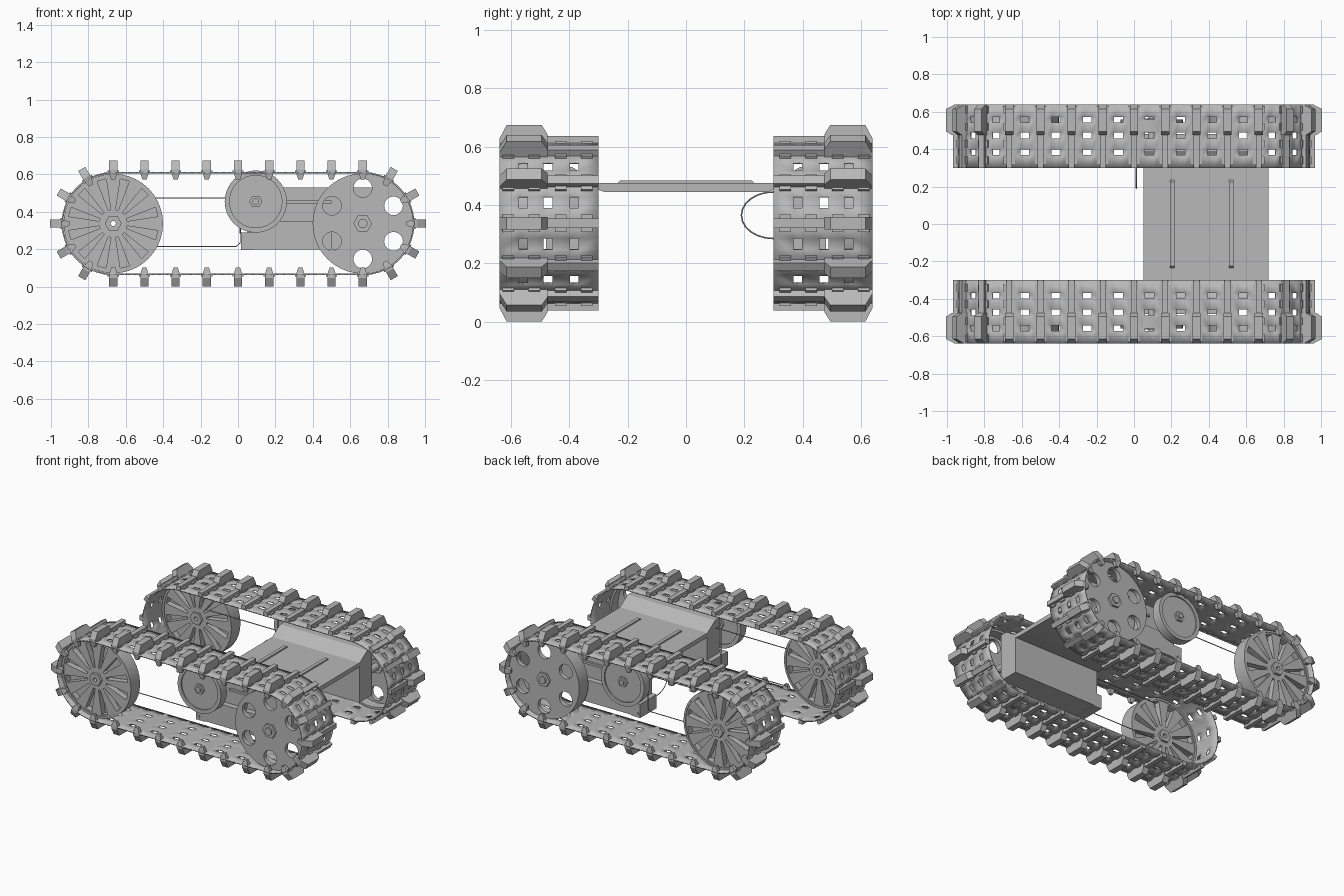
import bpy, bmesh
from math import sin, cos, pi, radians
from mathutils import Matrix, Vector

cube = bpy.data.objects.get("Cube")
if cube:
    bpy.data.objects.remove(cube)

grey = bpy.data.materials.new("plain grey")
grey.use_nodes = True
grey.diffuse_color = (0.48, 0.48, 0.48, 1)
grey.node_tree.nodes["Principled BSDF"].inputs["Base Color"].default_value = grey.diffuse_color

HALF = 0.667      # wheel centres lie at +-HALF
MID = 0.3375      # wheel axle height
BELT_R = 0.272
built = []


def add(name, data):
    obj = bpy.data.objects.new(name, data)
    bpy.context.collection.objects.link(obj)
    data.materials.clear()
    data.materials.append(grey)
    built.append(obj)
    return obj


def add_bmesh(name, bm):
    bmesh.ops.recalc_face_normals(bm, faces=bm.faces)
    mesh = bpy.data.meshes.new(name)
    bm.to_mesh(mesh)
    bm.free()
    return add(name, mesh)


def circle(x, z, r, n=40):
    return [(x + r * cos(2 * pi * i / n), z + r * sin(2 * pi * i / n)) for i in range(n)]


def curve_mesh(curve):
    tmp = bpy.data.objects.new("tmp", curve)
    bpy.context.collection.objects.link(tmp)
    mesh = bpy.data.meshes.new_from_object(tmp.evaluated_get(bpy.context.evaluated_depsgraph_get()))
    bpy.data.objects.remove(tmp)
    return mesh


def plate(name, loops, y0, y1):
    """Flat xz outline (later loops are holes) extruded from y0 to y1."""
    curve = bpy.data.curves.new(name, "CURVE")
    curve.dimensions, curve.fill_mode = "2D", "BOTH"
    curve.extrude = abs(y1 - y0) / 2
    for loop in loops:
        s = curve.splines.new("POLY")
        s.points.add(len(loop) - 1)
        for p, (x, z) in zip(s.points, loop):
            p.co = (x, z, 0, 1)
        s.use_cyclic_u = True
    mesh = curve_mesh(curve)
    mesh.transform(Matrix.Translation((0, (y0 + y1) / 2, 0)) @ Matrix.Rotation(pi / 2, 4, "X"))
    return add(name, mesh)


def wire(name, points, radius=0.003):
    curve = bpy.data.curves.new(name, "CURVE")
    curve.dimensions, curve.bevel_depth, curve.bevel_resolution = "3D", radius, 1
    s = curve.splines.new("POLY")
    s.points.add(len(points) - 1)
    for p, co in zip(s.points, points):
        p.co = (*co, 1)
    return add(name, curve_mesh(curve))


def prism_x(name, profile, x0, x1):
    """Closed yz profile extruded along x."""
    bm = bmesh.new()
    face = bm.faces.new([bm.verts.new((x0, y, z)) for y, z in profile])
    ext = bmesh.ops.extrude_face_region(bm, geom=[face])["geom"]
    bmesh.ops.translate(bm, vec=(x1 - x0, 0, 0), verts=[v for v in ext if isinstance(v, bmesh.types.BMVert)])
    return add_bmesh(name, bm)


def rect(x0, z0, x1, z1):
    return [(x0, z0), (x1, z0), (x1, z1), (x0, z1)]


def belt_frame(t):
    """Position on the wheel-centre line and outward angle for link number t."""
    t %= 28
    if t < 8:
        return -HALF + 2 * HALF * t / 8, pi / 2
    if t < 14:
        return HALF, pi / 2 - (t - 8) * pi / 6
    if t < 22:
        return HALF - 2 * HALF * (t - 14) / 8, -pi / 2
    return -HALF, -pi / 2 - (t - 22) * pi / 6


def belt(name, side):
    """Closed band with a row of three holes across every link."""
    ys = [0.30, 0.368, 0.398, 0.458, 0.488, 0.543, 0.573, 0.64]
    bm = bmesh.new()
    rows = []
    for i in range(28):
        for c in (0, 0.18, 0.36, 0.64, 0.82):
            x, a = belt_frame(i + c)
            rows.append([bm.verts.new((x + BELT_R * cos(a), side * y, MID + BELT_R * sin(a))) for y in ys])
    for i, row in enumerate(rows):
        nxt = rows[(i + 1) % len(rows)]
        for j in range(len(ys) - 1):
            if not (i % 5 == 2 and j % 2 == 1):
                bm.faces.new((row[j], nxt[j], nxt[j + 1], row[j + 1]))
    obj = add_bmesh(name, bm)
    mod = obj.modifiers.new("thickness", "SOLIDIFY")
    mod.thickness, mod.offset = 0.008, 0


def lugs(name, side):
    """All cleats of one track: tall outer block, low inner bar, pads and tapered edge tooth."""
    tall = [(0.475, 0.268), (0.475, 0.305), (0.495, 0.337), (0.615, 0.337), (0.64, 0.29), (0.64, 0.268)]
    low = [(0.30, 0.268), (0.30, 0.30), (0.48, 0.30), (0.48, 0.268)]
    tooth = [(0.61, 0.268), (0.615, 0.235), (0.635, 0.235), (0.64, 0.268)]
    pads = [[(y, 0.268), (y, 0.283), (y + 0.04, 0.283), (y + 0.04, 0.268)] for y in (0.32, 0.41, 0.5, 0.59)]
    parts = [(tall, 0.022), (low, 0.016), (tooth, 0.022)] + [(p, 0.03) for p in pads]
    bm = bmesh.new()
    for i in range(28):
        x, a = belt_frame(i)
        out, along = Vector((cos(a), 0, sin(a))), Vector((sin(a), 0, -cos(a)))
        base = Vector((x, 0, MID))
        for profile, w in parts:
            ends = [[bm.verts.new(base + out * r + along * s * (w if r > 0.25 else w / 2) + Vector((0, side * y, 0)))
                     for y, r in profile] for s in (-1, 1)]
            n = len(profile)
            for end in ends:
                bm.faces.new(end)
            for k in range(n):
                m = (k + 1) % n
                bm.faces.new((ends[0][k], ends[0][m], ends[1][m], ends[1][k]))
    add_bmesh(name, bm)


def slot(cx, a):
    """Wedge slot between two spokes."""
    u, v = (cos(a), sin(a)), (-sin(a), cos(a))
    return [(cx + r * u[0] + w * v[0], MID + r * u[1] + w * v[1])
            for r, w in ((0.075, -0.007), (0.24, -0.025), (0.24, 0.025), (0.075, 0.007))]


for side, tag in ((-1, "front"), (1, "back")):
    def part(name, loops, y0, y1):
        return plate(f"{tag}_{name}", loops, side * y0, side * y1)

    # Track
    belt(f"{tag}_track_belt", side)
    lugs(f"{tag}_track_lugs", side)

    # Narrow spoked idler wheel near the outer edge of the track
    cx = -HALF
    bore = circle(cx, MID, 0.014, 12)
    part("idler_rim", [circle(cx, MID, 0.266), circle(cx, MID, 0.252)], 0.5, 0.6)
    part("idler_web", [circle(cx, MID, 0.256), bore], 0.545, 0.555)
    slots = [slot(cx, (i + 0.5) * pi / 6) for i in range(12)]
    for where, y0, y1 in (("outer", 0.555, 0.595), ("inner", 0.545, 0.505)):
        part(f"idler_{where}_spokes", [circle(cx, MID, 0.254)] + slots + [bore], y0, y1)
    part("idler_hub", [circle(cx, MID, 0.045, 6), bore], 0.49, 0.615)

    # Narrow drive wheel with six round openings
    cx = HALF
    holes = [circle(cx + 0.19 * cos(a), MID + 0.19 * sin(a), 0.05, 20)
             for a in (radians(30 + 60 * i) for i in range(6))]
    part("drive_rim", [circle(cx, MID, 0.268), circle(cx, MID, 0.254)], 0.5, 0.6)
    part("drive_disc", [circle(cx, MID, 0.256)] + holes, 0.57, 0.6)
    part("drive_hub", [circle(cx, MID, 0.05, 6)], 0.56, 0.615)
    part("drive_axle", [circle(cx, MID, 0.025, 16)], 0.43, 0.625)

    # Thin support roller
    rx, rz = 0.095, 0.455
    part("roller_body", [circle(rx, rz, 0.16)], 0.505, 0.55)
    part("roller_rim", [circle(rx, rz, 0.166), circle(rx, rz, 0.14)], 0.495, 0.56)
    part("roller_hub", [circle(rx, rz, 0.035, 6)], 0.49, 0.565)
    part("roller_axle", [circle(rx, rz, 0.018, 12)], 0.43, 0.575)

    # Side housing: sloped shoulder above, flat inner wall, stepped gearbox outside
    prism_x(f"{tag}_side_housing", [(side * y, z) for y, z in
            ((0.30, 0.2), (0.30, 0.472), (0.39, 0.53), (0.44, 0.53), (0.44, 0.2))], 0.05, 0.72)
    part("gearbox_cover", [rect(0.08, 0.2, 0.5, 0.35)], 0.43, 0.48)
    part("gearbox_rail", [rect(0.25, 0.445, 0.5, 0.46)], 0.43, 0.455)
    part("end_bracket", [rect(0.015, 0.195, 0.08, 0.29)], 0.3, 0.48)
    part("bracket_bolt", [circle(0.035, 0.22, 0.01, 8)], 0.47, 0.486)

    # Thin tension rods
    y = side * 0.4
    wire(f"{tag}_upper_rod", [(-0.5, y, 0.475), (0.06, y, 0.475)])
    wire(f"{tag}_lower_rod", [(-0.5, y, 0.215), (-0.01, y, 0.215), (0.012, y, 0.235), (0.012, y, 0.475)])

# Deck bridging the two tracks, with two raised ribs
prism_x("deck", [(-0.31, 0.475), (-0.31, 0.455), (-0.28, 0.445), (0.28, 0.445), (0.31, 0.455), (0.31, 0.475)],
        0.05, 0.72)
for x in (0.205, 0.52):
    prism_x("deck_rib", [(-0.24, 0.47), (-0.225, 0.485), (0.225, 0.485), (0.24, 0.47)], x - 0.012, x + 0.012)

# Loose cable loop
wire("cable_loop", [(0.012, 0.3 - 0.11 * sin(a), 0.365 + 0.08 * cos(a))
                    for a in (pi * i / 12 for i in range(13))])

# Smooth round surfaces, keep edges sharp
bpy.ops.object.select_all(action="DESELECT")
for obj in built:
    obj.select_set(True)
bpy.context.view_layer.objects.active = built[0]
bpy.ops.object.shade_smooth_by_angle(angle=radians(25))
